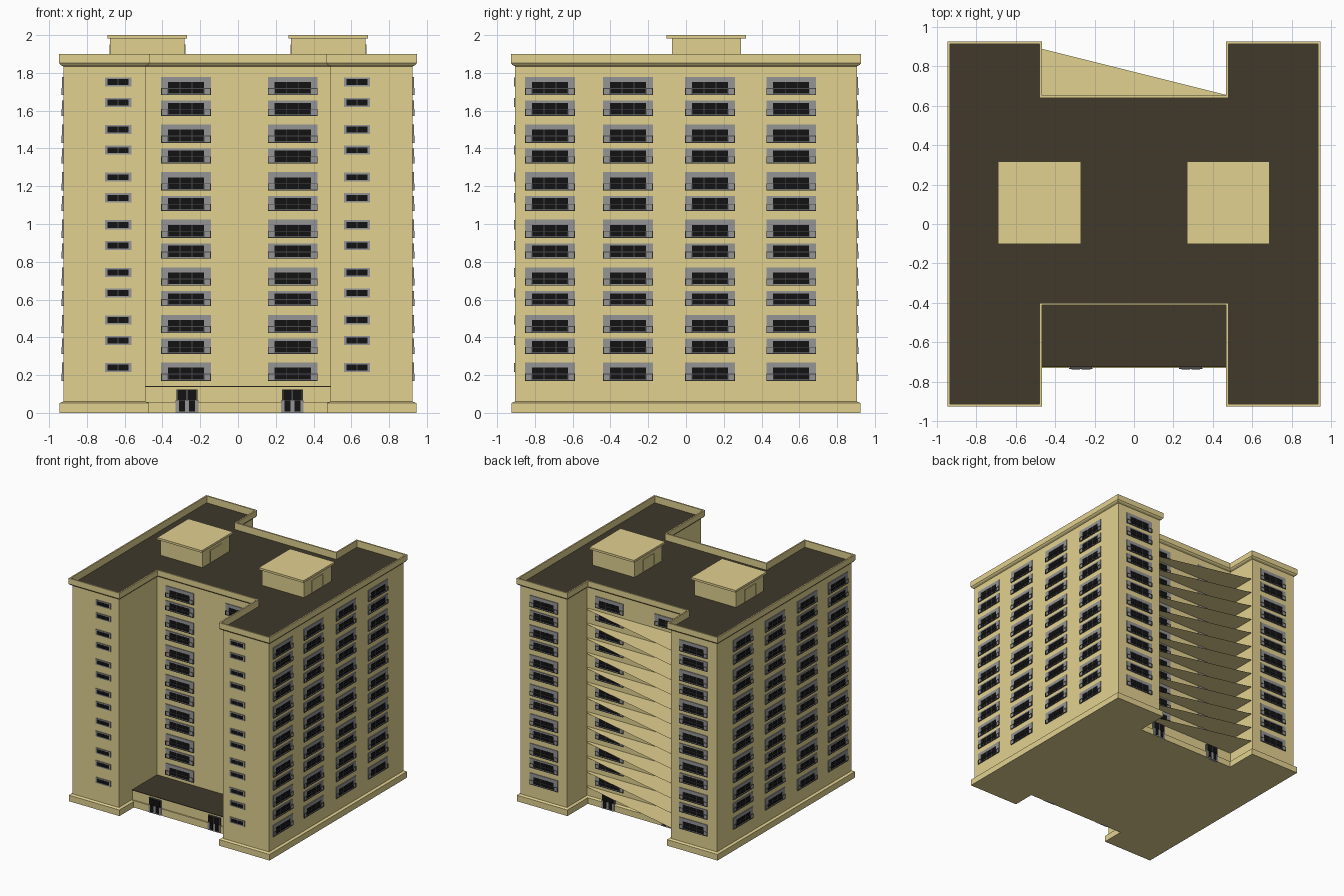
import bpy, bmesh
from math import radians
from mathutils import Matrix, Vector

if "Cube" in bpy.data.objects:
    bpy.data.objects.remove(bpy.data.objects["Cube"])


def mat(name, c):
    m = bpy.data.materials.new(name)
    m.diffuse_color = (*c, 1)
    m.use_nodes = True
    m.node_tree.nodes["Principled BSDF"].inputs["Base Color"].default_value = m.diffuse_color
    return m


WALL = mat("cream_wall", (0.76, 0.64, 0.28))
ROOF = mat("dark_roof", (0.05, 0.04, 0.024))
GREY = mat("grey_frame", (0.30, 0.30, 0.30))
DARK = mat("dark_bars", (0.07, 0.07, 0.07))
GLASS = mat("black_glass", (0.006, 0.006, 0.007))
MATS = [WALL, ROOF, GREY, DARK, GLASS]


def finish(bm, name, fix=True):
    if fix:
        bmesh.ops.recalc_face_normals(bm, faces=bm.faces)
    me = bpy.data.meshes.new(name)
    bm.to_mesh(me)
    bm.free()
    for m in MATS:
        me.materials.append(m)
    ob = bpy.data.objects.new(name, me)
    bpy.context.collection.objects.link(ob)
    return ob


def box(bm, x0, x1, y0, y1, z0, z1, m, M=Matrix()):
    T = M @ Matrix.Translation(((x0 + x1) / 2, (y0 + y1) / 2, (z0 + z1) / 2))
    T = T @ Matrix.Diagonal((x1 - x0, y1 - y0, z1 - z0, 1))
    vs = bmesh.ops.create_cube(bm, size=1, matrix=T)["verts"]
    for f in {f for v in vs for f in v.link_faces}:
        f.material_index = m


# H-shaped plan; d pushes the outline outwards
X, Y, XI, YF, YB = 0.925, 0.905, 0.49, -0.39, 0.63


def plan(d):
    o, y, i, f, b = X + d, Y + d, XI - d, YF - d, YB + d
    half = [(i, f), (i, -y), (o, -y), (o, y), (i, y), (i, b)]
    return half + [(-px, py) for px, py in reversed(half)]


def loft(name, profile, m=0, cap_first=False, cap_last=False):
    bm = bmesh.new()
    rings = [[bm.verts.new((x, y, z)) for x, y in plan(d)] for d, z in profile]
    for a, b in zip(rings, rings[1:]):
        n = len(a)
        for k in range(n):
            bm.faces.new((a[k], a[(k + 1) % n], b[(k + 1) % n], b[k]))
    if cap_first:
        bm.faces.new(rings[0][::-1])
    if cap_last:
        bm.faces.new(rings[-1])
    for f in bm.faces:
        f.material_index = m
    return finish(bm, name, fix=len(profile) > 1)


# Main shell
loft("base_plinth", [(0.02, 0), (0.02, 0.052), (0, 0.06)], cap_first=True)
loft("walls", [(0, 0.06), (0, 1.835)])
loft("parapet", [(0, 1.835), (0.014, 1.842), (0.022, 1.852), (0.022, 1.9), (0.01, 1.9), (0.01, 1.84)])
loft("roof_deck", [(0.01, 1.842)], 1, cap_last=True)

# Low entrance block between the front wings
bm = bmesh.new()
box(bm, -XI, XI, -0.722, YF, 0, 0.138, 0)
box(bm, -XI, XI, -0.732, YF, 0, 0.058, 0)
box(bm, -XI, XI, -0.727, YF, 0.138, 0.143, 1)
finish(bm, "entrance_block")


# Windows: local x is width, -y points out of the wall
def window(bm, M, cx, z0, z1, w, side, top, bottom, bars, rail):
    x0, x1 = cx - w / 2, cx + w / 2
    a, b, c, d = x0 + side, x1 - side, z0 + bottom, z1 - top
    box(bm, x0, a, -0.006, 0.004, z0, z1, 2, M)
    box(bm, b, x1, -0.006, 0.004, z0, z1, 2, M)
    box(bm, a, b, -0.006, 0.004, d, z1, 2, M)
    box(bm, a, b, -0.006, 0.004, z0, c, 2, M)
    box(bm, a, b, -0.002, 0.002, c, d, 4, M)
    for k in range(1, bars + 1):
        x = a + (b - a) * k / (bars + 1)
        box(bm, x - 0.002, x + 0.002, -0.005, 0, c, d, 3, M)
    if rail:
        h = c + (d - c) * 0.45
        box(bm, x0, x1, -0.009, -0.004, h - 0.002, h + 0.002, 3, M)
        box(bm, x0, x1, -0.009, -0.004, z0, z0 + 0.004, 3, M)
        for x in (x0 + 0.002, a, b, x1 - 0.002):
            box(bm, x - 0.002, x + 0.002, -0.009, -0.004, z0, h, 3, M)


def facade(angle, dist):
    return Matrix.Rotation(radians(angle), 4, "Z") @ Matrix.Translation((0, -dist, 0))


PAIR = 0.252   # two storeys


def storeys():
    for k in range(13):
        yield k % 2, (k // 2) * PAIR


def large_windows(name, M, centres):
    bm = bmesh.new()
    for cx in centres:
        for short, z in storeys():
            if short:
                window(bm, M, cx, z + 0.313, z + 0.393, 0.263, 0.036, 0.012, 0.008, 2, True)
            else:
                window(bm, M, cx, z + 0.17, z + 0.267, 0.263, 0.036, 0.028, 0.008, 2, True)
    finish(bm, name)


SIDE = (-0.72, -0.307, 0.127, 0.557)
large_windows("right_windows", facade(90, X), SIDE)
large_windows("left_windows", facade(-90, X), [-c for c in SIDE])
large_windows("front_recess_windows", facade(0, -YF), (-0.275, 0.29))
large_windows("rear_recess_windows", facade(180, YB), (-0.28, 0.28))
large_windows("rear_wing_windows", facade(180, Y), (-0.705, 0.705))

bm = bmesh.new()
for cx in (-0.635, 0.63):
    for short, z in storeys():
        zc = z + (0.383 if short else 0.24)
        window(bm, facade(0, Y), cx, zc - 0.024, zc + 0.024, 0.14, 0.014, 0.009, 0.008, 1, False)
finish(bm, "front_wing_windows")


# Double entrance doors, front and rear
def doors(name, M, centres):
    bm = bmesh.new()
    for cx in centres:
        box(bm, cx - 0.06, cx + 0.06, -0.004, 0.02, 0, 0.065, 2, M)
        box(bm, cx - 0.056, cx + 0.056, -0.003, 0.02, 0.06, 0.125, 3, M)
        for s in (-1, 1):
            x = cx + s * 0.026
            box(bm, x - 0.022, x + 0.022, -0.006, 0, 0.068, 0.12, 4, M)
            box(bm, x - 0.016, x + 0.016, -0.006, 0, 0.008, 0.066, 4, M)
    finish(bm, name)


doors("front_doors", facade(0, 0.732), (-0.27, 0.288))
doors("rear_doors", facade(180, YB + 0.02), (-0.28, 0.28))

# Tapering rear balcony sheets, one per storey
bm = bmesh.new()
for k in range(13):
    z = 0.143 + k * PAIR / 2
    bm.faces.new([bm.verts.new(p) for p in ((-XI, YB, z), (XI, YB, z), (XI - 0.02, 0.655, z), (-XI, 0.895, z))])
finish(bm, "rear_balconies", fix=False)

# Rooftop stair houses
for side, cx in (("left", -0.48), ("right", 0.478)):
    bm = bmesh.new()
    box(bm, cx - 0.197, cx + 0.197, -0.075, 0.292, 1.84, 1.985, 0)
    box(bm, cx - 0.21, cx + 0.21, -0.102, 0.318, 1.982, 2.0, 0)
    for s in (-1, 1):
        x = cx + s * 0.197
        for y0, y1, z0, z1 in ((0.025, 0.031, 1.845, 1.95), (0.172, 0.178, 1.845, 1.95), (0.025, 0.178, 1.944, 1.95)):
            box(bm, x - 0.004, x + 0.004, y0, y1, z0, z1, 0)
    finish(bm, side + "_stair_house")
